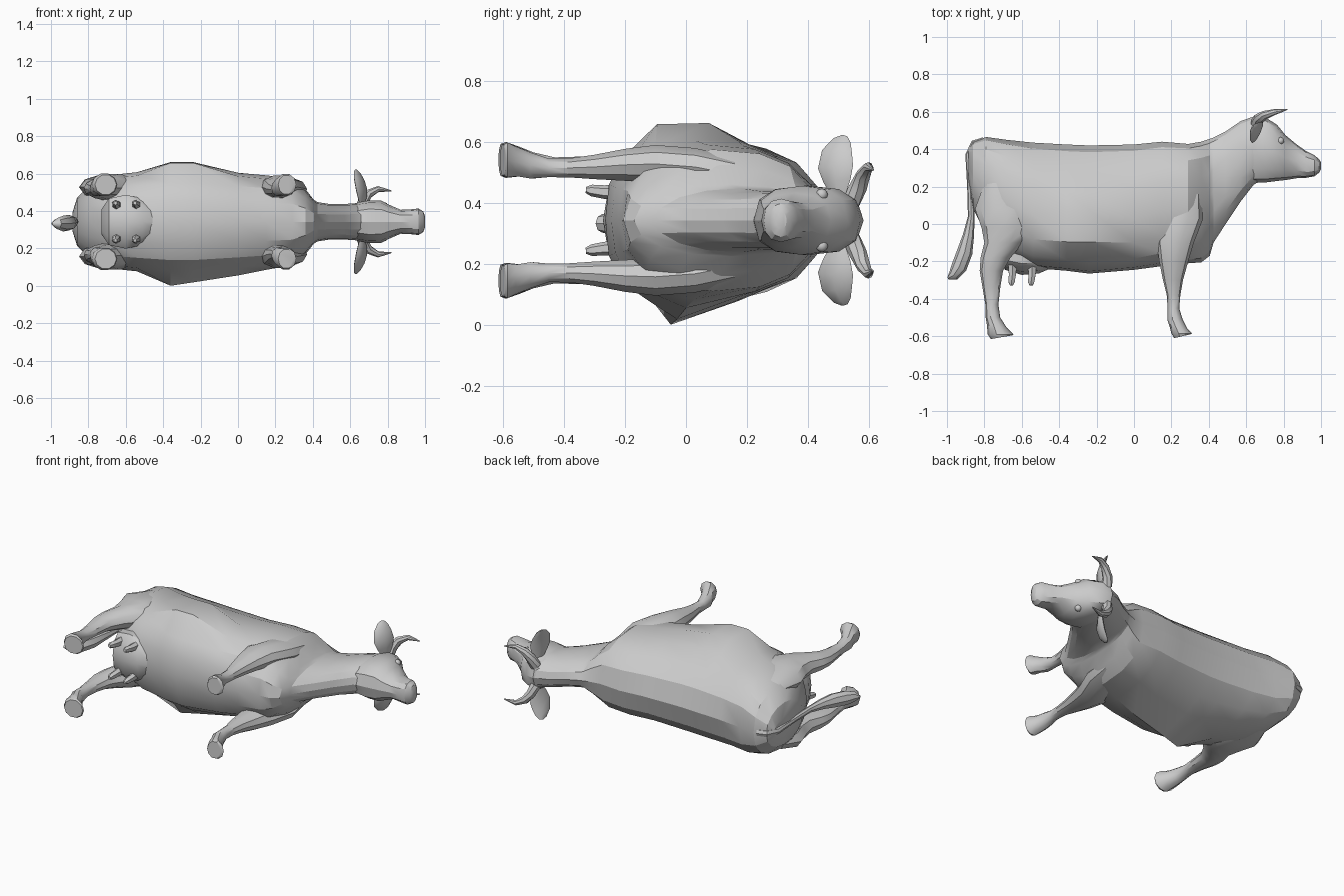
import bpy, bmesh, math
from mathutils import Vector

CZ = 0.342  # mid-plane of the animal, which lies on its side

hide = bpy.data.materials.new("plain grey hide")
hide.diffuse_color = (0.6, 0.6, 0.6, 1)


def finish(name, bm, angle=32):
    bmesh.ops.recalc_face_normals(bm, faces=bm.faces)
    me = bpy.data.meshes.new(name)
    bm.to_mesh(me)
    bm.free()
    ob = bpy.data.objects.new(name, me)
    bpy.context.collection.objects.link(ob)
    me.materials.append(hide)
    bpy.ops.object.select_all(action='DESELECT')
    ob.select_set(True)
    bpy.context.view_layer.objects.active = ob
    bpy.ops.object.shade_smooth_by_angle(angle=math.radians(angle))
    return ob


def loft(name, rings, angle=36):
    """Skin a list of closed point rings and cap both ends."""
    bm = bmesh.new()
    rows = [[bm.verts.new(p) for p in r] for r in rings]
    n = len(rows[0])
    for a, b in zip(rows, rows[1:]):
        for i in range(n):
            j = (i + 1) % n
            bm.faces.new((a[i], a[j], b[j], b[i]))
    bm.faces.new(rows[0])
    bm.faces.new(rows[-1][::-1])
    return finish(name, bm, angle)


def power(v, e):
    return math.copysign(abs(v) ** e, v)


def ring_x(x, top, bot, half, n=16, e=0.85, sag=0.0, e_low=None):
    """Ring across the body; e sets boxiness, sag lowers the widest line."""
    cy, hy = (top + bot) / 2, (top - bot) / 2
    pts = []
    for i in range(n):
        t = math.tau * i / n
        k = e_low if e_low and math.cos(t) < -0.01 else e
        c, s = power(math.cos(t), k), power(math.sin(t), k)
        pts.append(Vector((x, cy + hy * c - sag * s * s, CZ + half * s)))
    return pts


def ring_y(y, x0, x1, z, hz, side, n=10, tilt=0.0):
    """Ring across a leg; z is measured outward from the mid-plane."""
    cx, hx = (x0 + x1) / 2, (x1 - x0) / 2
    return [Vector((cx + hx * math.cos(math.tau * i / n),
                    y + tilt * math.cos(math.tau * i / n),
                    CZ + side * (z + hz * math.sin(math.tau * i / n)))) for i in range(n)]


def tube(name, path, n=8, flat=(0, 0, 1), thin=1.0):
    """Sweep along (x, y, z, radius); 'flat' is the wide direction."""
    pts = [Vector(p[:3]) for p in path]
    rings = []
    for i, p in enumerate(pts):
        d = (pts[min(i + 1, len(pts) - 1)] - pts[max(i - 1, 0)]).normalized()
        u = Vector(flat)
        u = (u - d * u.dot(d)).normalized()
        v = d.cross(u)
        r = path[i][3]
        rings.append([p + u * r * math.cos(math.tau * k / n)
                      + v * r * thin * math.sin(math.tau * k / n) for k in range(n)])
    return loft(name, rings)


# Torso and neck: x, back, belly, half width, sag of widest line, boxiness
torso = [(-0.885, 0.40, 0.24, 0.05, 0, 1), (-0.86, 0.44, 0.08, 0.13, 0, 0.95),
         (-0.79, 0.465, -0.06, 0.20, 0.0, 0.85), (-0.68, 0.45, -0.18, 0.25, 0.02, 0.8),
         (-0.54, 0.435, -0.235, 0.265, 0.05, 0.82), (-0.36, 0.425, -0.25, 0.282, 0.07, 0.86),
         (-0.24, 0.42, -0.265, 0.282, 0.07, 0.86), (0.0, 0.425, -0.245, 0.262, 0.06, 0.84),
         (0.15, 0.44, -0.225, 0.248, 0.04, 0.8), (0.29, 0.428, -0.21, 0.232, 0.02, 0.78),
         (0.36, 0.44, -0.205, 0.175, 0, 0.9), (0.405, 0.455, -0.17, 0.118, 0, 0.95),
         (0.425, 0.462, -0.10, 0.105, 0, 0.95),
         (0.49, 0.495, 0.0, 0.095, 0, 0.9), (0.57, 0.55, 0.12, 0.095, 0, 0.9),
         (0.64, 0.575, 0.21, 0.10, 0, 0.9), (0.69, 0.56, 0.24, 0.08, 0, 0.9)]
rings = [ring_x(x, t, b, w, sag=s, e=e, e_low=max(e, 0.92)) for x, t, b, w, s, e in torso]
# Pointed flank on the ground side, running forward to the shoulder
for k, z, y in ((5, 0.0, -0.05), (6, 0.018, -0.03), (7, 0.055, 0.0), (8, 0.085, 0.03)):
    low = min(rings[k], key=lambda p: p.z)
    low.z, low.y = z, y
# Flat-topped bulge on the upper flank
for k in (5, 6):
    rings[k][4].y, rings[k][4].z = 0.075, 0.661
    rings[k][5].y, rings[k][5].z = -0.095, 0.657
loft("torso_and_neck", rings, 24)

# Head with a broad poll tapering to a blunt muzzle
head = [(0.60, 0.54, 0.22, 0.08, 0.9), (0.645, 0.582, 0.22, 0.105, 0.8),
        (0.70, 0.572, 0.222, 0.114, 0.75), (0.765, 0.53, 0.23, 0.113, 0.78),
        (0.81, 0.475, 0.235, 0.09, 0.85), (0.87, 0.425, 0.245, 0.064, 0.85),
        (0.92, 0.39, 0.247, 0.066, 0.85), (0.965, 0.368, 0.255, 0.071, 0.85),
        (0.99, 0.345, 0.275, 0.055, 0.9), (1.0, 0.33, 0.295, 0.03, 1)]
loft("head", [ring_x(x, t, b, w, 12, e) for x, t, b, w, e in head], 28)

# Legs: y, x range, outward offset, half thickness, tilt
hind = [(0.22, -0.80, -0.62, 0.17, 0.05, 0), (0.08, -0.85, -0.53, 0.185, 0.07, 0),
        (-0.02, -0.815, -0.53, 0.185, 0.075, 0), (-0.10, -0.80, -0.59, 0.182, 0.068, 0),
        (-0.18, -0.82, -0.66, 0.18, 0.057, 0),
        (-0.25, -0.825, -0.70, 0.178, 0.046, 0), (-0.34, -0.81, -0.715, 0.175, 0.036, 0),
        (-0.43, -0.795, -0.725, 0.175, 0.033, 0), (-0.50, -0.793, -0.715, 0.18, 0.045, 0),
        (-0.545, -0.787, -0.68, 0.192, 0.050, -0.01), (-0.59, -0.782, -0.645, 0.198, 0.062, 0),
        (-0.605, -0.765, -0.65, 0.198, 0.055, 0.01)]
fore = [(0.16, 0.20, 0.36, 0.15, 0.06, 0), (0.03, 0.13, 0.37, 0.175, 0.065, 0),
        (-0.10, 0.12, 0.32, 0.185, 0.065, 0), (-0.20, 0.135, 0.29, 0.182, 0.055, 0),
        (-0.30, 0.155, 0.262, 0.175, 0.042, 0), (-0.38, 0.175, 0.248, 0.172, 0.033, 0),
        (-0.45, 0.18, 0.242, 0.172, 0.032, 0), (-0.51, 0.178, 0.26, 0.18, 0.045, 0),
        (-0.55, 0.188, 0.285, 0.192, 0.05, -0.01), (-0.585, 0.20, 0.312, 0.198, 0.060, 0),
        (-0.60, 0.215, 0.30, 0.198, 0.053, 0.01)]
for side, tag in ((1, "upper"), (-1, "lower")):
    for part, rows in (("hind_leg", hind), ("front_leg", fore)):
        loft(f"{part}_{tag}", [ring_y(y, a, b, z, h, side, tilt=t)
                               for y, a, b, z, h, t in rows])

    def at(x, y, z, r):
        return (x, y, CZ + side * z, r)

    # Curved horn, leaf-shaped ear, sunken eye
    tube(f"horn_{tag}", [at(0.655, 0.54, 0.06, 0.032), at(0.67, 0.565, 0.11, 0.029),
                         at(0.70, 0.582, 0.15, 0.024), at(0.75, 0.598, 0.175, 0.016),
                         at(0.82, 0.613, 0.165, 0.003)])
    tube(f"ear_{tag}", [at(0.665, 0.50, 0.08, 0.025), at(0.665, 0.495, 0.13, 0.05),
                        at(0.66, 0.49, 0.175, 0.064), at(0.648, 0.495, 0.225, 0.056),
                        at(0.638, 0.512, 0.262, 0.034), at(0.632, 0.52, 0.277, 0.012)],
         flat=(0.5, 1, 0), thin=0.25)
    bm = bmesh.new()
    bmesh.ops.create_icosphere(bm, subdivisions=2, radius=0.02)
    for v in bm.verts:
        v.co = Vector((0.783, 0.445, CZ + side * 0.084)) + v.co
    finish(f"eye_{tag}", bm)

    # Teats
    for k, x in enumerate((-0.65, -0.545)):
        tube(f"teat_{tag}_{k + 1}", [at(x, -0.22, 0.09, 0.026), at(x, -0.27, 0.093, 0.022),
                                     at(x - 0.005, -0.31, 0.098, 0.019),
                                     at(x - 0.005, -0.328, 0.10, 0.01)], 6)

# Udder
loft("udder", [ring_x(x, -0.08, b, w, 10) for x, b, w in
               ((-0.73, -0.17, 0.07), (-0.69, -0.245, 0.13), (-0.60, -0.272, 0.15),
                (-0.51, -0.265, 0.13), (-0.44, -0.235, 0.07))])

# Tail with a flattened tuft
tube("tail", [(-0.80, 0.44, CZ, 0.025), (-0.85, 0.425, CZ, 0.026), (-0.88, 0.37, CZ, 0.022),
              (-0.875, 0.2, CZ, 0.017), (-0.87, 0.04, CZ, 0.018), (-0.885, -0.06, CZ, 0.03),
              (-0.905, -0.15, CZ - 0.005, 0.042), (-0.935, -0.23, CZ - 0.01, 0.042),
              (-0.965, -0.275, CZ - 0.01, 0.03), (-0.995, -0.29, CZ - 0.01, 0.006)])
